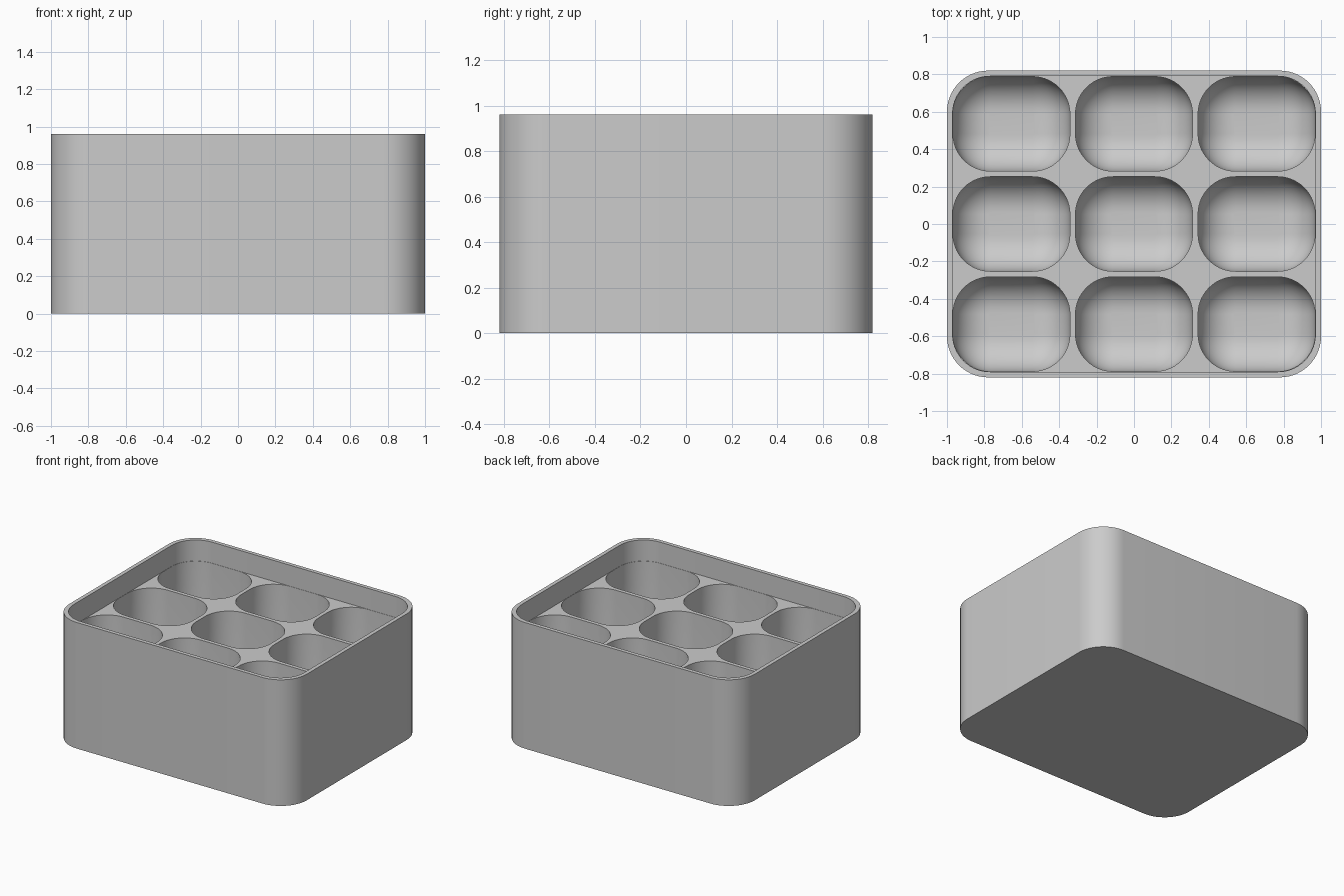
import bpy, bmesh, math

if "Cube" in bpy.data.objects:
    bpy.data.objects.remove(bpy.data.objects["Cube"])

HX, HY, HEIGHT = 1.0, 0.82, 0.96      # outer half sizes and height
WALL, DECK_Z, FLOOR_Z = 0.03, 0.80, 0.03
GAP = 0.03                            # rib between pockets
CORNER, FILLET = 0.2, 0.19            # pocket corner and floor rounding
SEG = 14

grey = bpy.data.materials.new("light grey")
grey.diffuse_color = (0.6, 0.6, 0.6, 1)
grey.use_nodes = True
grey.node_tree.nodes["Principled BSDF"].inputs["Base Color"].default_value = grey.diffuse_color


def ring(bm, cx, cy, hx, hy, r, z):
    """Loop of vertices in the shape of a rounded rectangle."""
    verts = []
    for q, (sx, sy) in enumerate([(1, 1), (-1, 1), (-1, -1), (1, -1)]):
        for i in range(SEG + 1):
            a = math.pi / 2 * (q + i / SEG)
            verts.append(bm.verts.new((cx + sx * (hx - r) + r * math.cos(a),
                                       cy + sy * (hy - r) + r * math.sin(a), z)))
    return verts


def bridge(bm, a, b):
    n = len(a)
    for i in range(n):
        j = (i + 1) % n
        bm.faces.new((a[i], a[j], b[j], b[i]))


def loop_edges(bm, loop):
    return [bm.edges.get((loop[i - 1], loop[i])) for i in range(len(loop))]


bm = bmesh.new()

# Outer shell, rim and inner wall down to the deck
ix, iy = HX - WALL, HY - WALL
shell = [ring(bm, 0, 0, HX, HY, 0.22, 0),
         ring(bm, 0, 0, HX, HY, 0.22, HEIGHT),
         ring(bm, 0, 0, ix, iy, CORNER, HEIGHT),
         ring(bm, 0, 0, ix, iy, CORNER, DECK_Z)]
bm.faces.new(shell[0][::-1])
for lower, upper in zip(shell, shell[1:]):
    bridge(bm, lower, upper)
deck_edges = loop_edges(bm, shell[-1])

# Nine pockets with rounded floors
inset = 0.002
px = (2 * (ix - inset) - 2 * GAP) / 6
py = (2 * (iy - inset) - 2 * GAP) / 6
for col in (-1, 0, 1):
    for row in (-1, 0, 1):
        cx, cy = col * (2 * px + GAP), row * (2 * py + GAP)
        rings = [ring(bm, cx, cy, px, py, CORNER, DECK_Z)]
        for k in range(11):
            a = math.pi / 2 * k / 10
            d = FILLET * (1 - math.cos(a))
            z = FLOOR_Z + FILLET * (1 - math.sin(a))
            rings.append(ring(bm, cx, cy, px - d, py - d, CORNER - d, z))
        for upper, lower in zip(rings, rings[1:]):
            bridge(bm, upper, lower)
        bm.faces.new(rings[-1])
        deck_edges += loop_edges(bm, rings[0])

# Deck between the pockets
bmesh.ops.triangle_fill(bm, edges=deck_edges, use_beauty=True, normal=(0, 0, 1))
bmesh.ops.recalc_face_normals(bm, faces=bm.faces)

mesh = bpy.data.meshes.new("organizer_box")
bm.to_mesh(mesh)
bm.free()
mesh.materials.append(grey)
box = bpy.data.objects.new("organizer_box", mesh)
bpy.context.collection.objects.link(box)
bpy.context.view_layer.objects.active = box
box.select_set(True)
bpy.ops.object.shade_smooth_by_angle(angle=math.radians(30))
